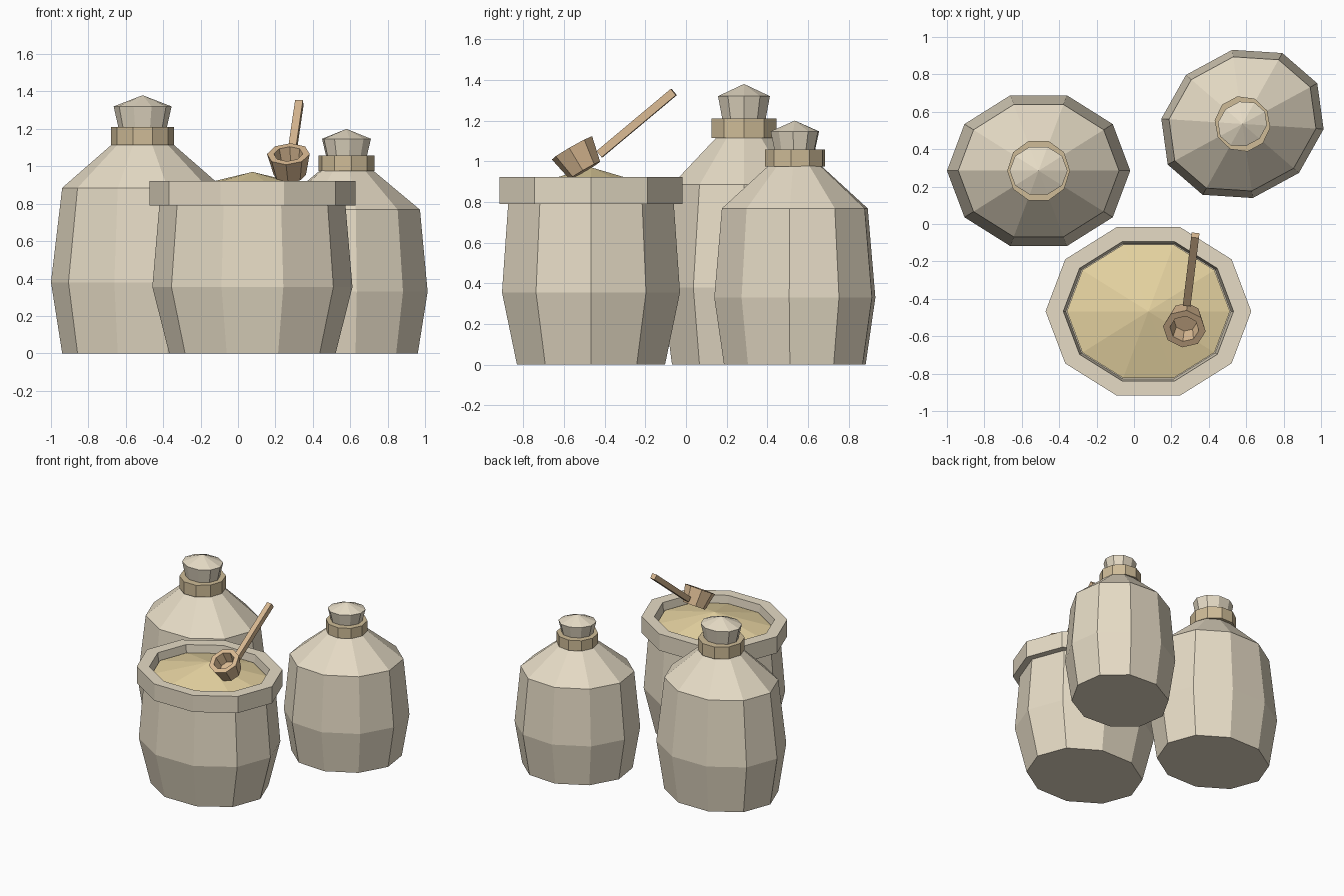
import bpy, bmesh
from math import cos, sin, pi, radians
from mathutils import Vector, Euler

if "Cube" in bpy.data.objects:
    bpy.data.objects.remove(bpy.data.objects["Cube"])


def material(name, rgb):
    m = bpy.data.materials.new(name)
    m.diffuse_color = (*rgb, 1)
    m.use_nodes = True
    m.node_tree.nodes["Principled BSDF"].inputs["Base Color"].default_value = m.diffuse_color
    return m


CLOTH = material("cloth", (0.79, 0.71, 0.56))
CORD = material("cord", (0.62, 0.50, 0.31))
GRAIN = material("grain", (0.80, 0.66, 0.36))
WOOD = material("wood", (0.70, 0.49, 0.29))


def lathe(name, profile, mat, loc, sides=10, squash=1.0, rot=(0, 0, 0), loop=False):
    """Spin (radius, z) points round z; radius 0 makes a tip, open ends are capped."""
    bm = bmesh.new()
    rings = []
    for r, z in profile:
        if r == 0:
            rings.append([bm.verts.new((0, 0, z))] * sides)
        else:
            rings.append([bm.verts.new((r * cos(2 * pi * i / sides),
                                        r * squash * sin(2 * pi * i / sides), z))
                          for i in range(sides)])
    pairs = list(zip(rings, rings[1:]))
    if loop:
        pairs.append((rings[-1], rings[0]))
    for a, b in pairs:
        for i in range(sides):
            j = (i + 1) % sides
            bm.faces.new(list(dict.fromkeys((a[i], a[j], b[j], b[i]))))
    if not loop:
        for ring in (rings[0], rings[-1]):
            if ring[0] is not ring[1]:
                bm.faces.new(ring)
    bmesh.ops.recalc_face_normals(bm, faces=bm.faces)
    me = bpy.data.meshes.new(name)
    bm.to_mesh(me)
    bm.free()
    me.materials.append(mat)
    ob = bpy.data.objects.new(name, me)
    ob.location, ob.rotation_euler = loc, rot
    bpy.context.collection.objects.link(ob)
    return ob


def tied_sack(name, loc, yaw, body, tie, knot):
    """Closed sack: bulging body, cord round the neck, gathered top."""
    rot = (0, 0, yaw)
    lathe(name + "_body", body, CLOTH, loc, squash=0.865, rot=rot)
    r, z0, z1 = tie
    lathe(name + "_tie", [(r, z0), (r, z1)], CORD, loc, rot=rot)
    lathe(name + "_gathered_top", knot, CLOTH, loc, squash=0.865, rot=rot)


# Two closed sacks at the back
tied_sack("large_sack", (-0.51, 0.285, 0), 0,
          [(0.43, 0), (0.49, 0.38), (0.43, 0.885), (0.155, 1.125)],
          (0.168, 1.115, 1.21),
          [(0.115, 1.12), (0.13, 1.21), (0.155, 1.32), (0, 1.38)])
tied_sack("small_sack", (0.58, 0.535, 0), radians(28.5),
          [(0.40, 0), (0.455, 0.33), (0.412, 0.768), (0.14, 0.985)],
          (0.15, 0.975, 1.057),
          [(0.10, 0.98), (0.115, 1.057), (0.137, 1.147), (0, 1.2)])

# Open sack with rolled rim and grain heap
OPEN = (0.077, -0.467, 0)
lathe("open_sack_body", [(0.445, 0), (0.535, 0.355), (0.497, 0.80)], CLOTH, OPEN, squash=0.86)
lathe("open_sack_rim", [(0.44, 0.79), (0.55, 0.79), (0.55, 0.922), (0.455, 0.922)],
      CLOTH, OPEN, squash=0.86, loop=True)
lathe("grain_heap", [(0.436, 0.80), (0.436, 0.865), (0, 0.97)], GRAIN, OPEN, squash=0.86)

# Scoop: hollow cup tipped to the front
lathe("scoop_cup", [(0.087, 0), (0.115, 0.128), (0.078, 0.128), (0.062, 0.045)], WOOD,
      (0.277, -0.497, 0.955), sides=8, rot=Euler((radians(30), 0, radians(-7))))

# Scoop handle
start, end = Vector((0.283, -0.425, 1.035)), Vector((0.328, -0.06, 1.34))
axis = end - start
bpy.ops.mesh.primitive_cube_add(size=1, location=(start + end) / 2)
handle = bpy.context.object
handle.name = "scoop_handle"
handle.scale = (0.042, 0.04, axis.length)
handle.rotation_euler = (-radians(50.3), 0, radians(-7))
handle.data.materials.append(WOOD)
